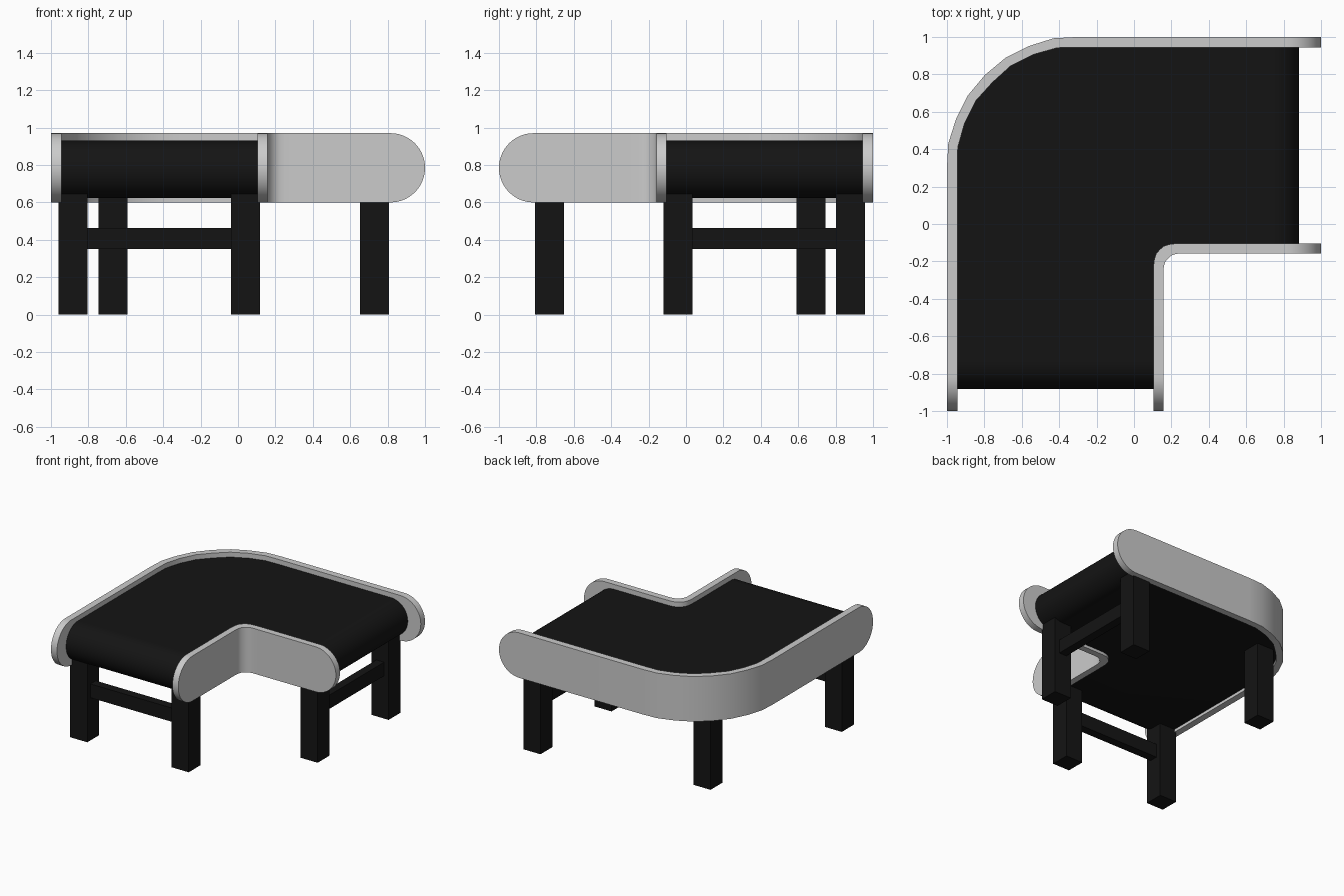
import bpy, bmesh, math

if "Cube" in bpy.data.objects:
    bpy.data.objects.remove(bpy.data.objects["Cube"])

black = bpy.data.materials.new("black")
black.diffuse_color = (0.007, 0.007, 0.007, 1)
black.use_nodes = True
black.node_tree.nodes["Principled BSDF"].inputs["Base Color"].default_value = black.diffuse_color


def finish(name, bm, mat=None, smooth=True):
    bmesh.ops.remove_doubles(bm, verts=bm.verts, dist=0.0005)
    bmesh.ops.recalc_face_normals(bm, faces=bm.faces)
    me = bpy.data.meshes.new(name)
    bm.to_mesh(me)
    bm.free()
    ob = bpy.data.objects.new(name, me)
    bpy.context.collection.objects.link(ob)
    if mat:
        me.materials.append(mat)
    if smooth:
        bpy.ops.object.select_all(action='DESELECT')
        ob.select_set(True)
        bpy.context.view_layer.objects.active = ob
        bpy.ops.object.shade_smooth_by_angle(angle=math.radians(30))
    return ob


def mirrored(half):
    # the model is symmetric about the diagonal y = -x
    return half + [(-y, -x) for x, y in reversed(half[:-1])]


def rounded_strip(name, half_a, half_b, end, zc, r, mat=None, n=14):
    """Loft between two plan edges; both ends are half-round in side view."""
    def with_cap(half):
        x = half[0][0]
        cap = [(x, end + r * (1 - math.cos(math.pi / 2 * i / n))) for i in range(n + 1)]
        return mirrored(cap + half)
    a, b = with_cap(half_a), with_cap(half_b)
    hs = [r * math.sin(math.pi / 2 * i / n) for i in range(n + 1)]
    hs = hs + [r] * (len(a) - 2 * len(hs)) + hs[::-1]
    bm = bmesh.new()
    rings = []
    for p, q, h in zip(a, b, hs):
        rings.append([bm.verts.new((*p, zc - h)), bm.verts.new((*q, zc - h)),
                      bm.verts.new((*q, zc + h)), bm.verts.new((*p, zc + h))])
    for s, t in zip(rings, rings[1:]):
        for i in range(4):
            j = (i + 1) % 4
            bm.faces.new((s[i], s[j], t[j], t[i]))
    return finish(name, bm, mat)


def box(name, x0, x1, y0, y1, z0, z1):
    bm = bmesh.new()
    bmesh.ops.create_cube(bm, size=1)
    for v in bm.verts:
        v.co = ((x0 + x1) / 2 + v.co.x * (x1 - x0),
                (y0 + y1) / 2 + v.co.y * (y1 - y0),
                (z0 + z1) / 2 + v.co.z * (z1 - z0))
    return finish(name, bm, black, False)


# plan edges from the straight run to the diagonal
outer_out = [(-1, .30), (-.993, .43), (-.952, .56), (-.89, .685), (-.797, .797)]
outer_in = [(-.945, .30), (-.942, .41), (-.907, .535), (-.845, .66), (-.757, .757)]
inner_in = [(.104, -.30), (.105, -.22), (.109, -.187), (.118, -.16), (.137, -.137)]
inner_out = [(.157, -.30), (.157, -.25), (.16, -.225), (.168, -.20), (.184, -.184)]

# side walls and belt
rounded_strip("outer_side_wall", outer_out, outer_in, -1, .785, .185)
rounded_strip("inner_side_wall", inner_in, inner_out, -1, .785, .185)
rounded_strip("belt", outer_in, inner_in, -.882, .777, .153, black)

# legs: front pair, right pair, corner
w = .155
for name, x, y in [("front_outer_leg", -.96, -.807), ("front_inner_leg", -.038, -.807),
                   ("right_outer_leg", .652, .803), ("right_inner_leg", .652, -.119),
                   ("corner_leg", -.745, .59)]:
    box(name, x, x + w, y, y + w, 0, .66)

# cross bars joining each pair
box("front_cross_bar", -.82, -.02, -.765, -.695, .35, .463)
box("right_cross_bar", .695, .765, .02, .82, .35, .463)
